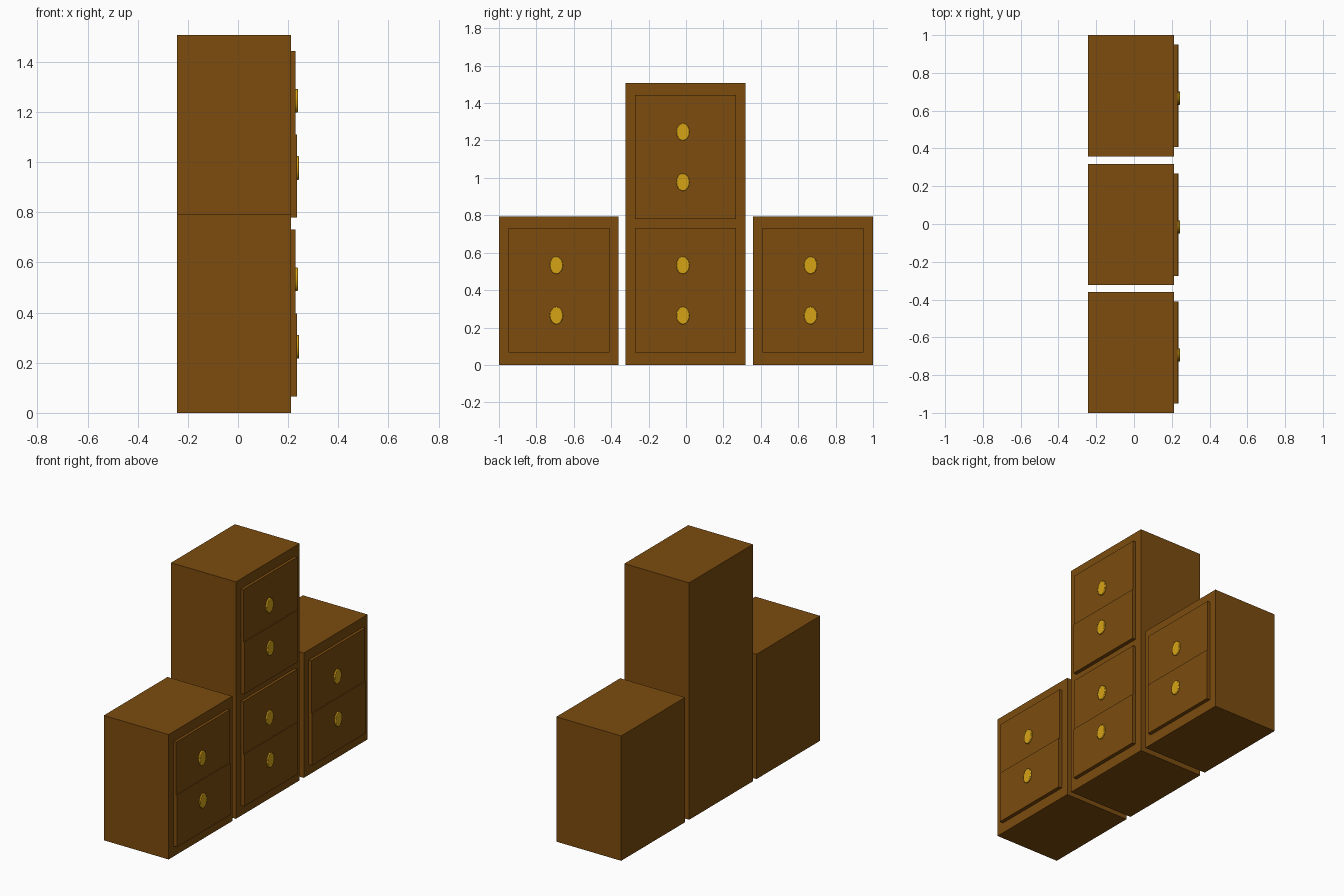
import bpy, math

if "Cube" in bpy.data.objects:
    bpy.data.objects.remove(bpy.data.objects["Cube"])


def material(name, rgb):
    m = bpy.data.materials.new(name)
    m.diffuse_color = (*rgb, 1)
    m.use_nodes = True
    m.node_tree.nodes["Principled BSDF"].inputs["Base Color"].default_value = m.diffuse_color
    return m


wood = material("brown wood", (0.2, 0.072, 0.0045))
brass = material("golden brass", (0.68, 0.37, 0.008))


def box(name, x, y, z):
    """Box from (min, max) ranges on each axis."""
    bpy.ops.mesh.primitive_cube_add(size=1, location=[sum(r) / 2 for r in (x, y, z)])
    ob = bpy.context.object
    ob.name = name
    ob.scale = [r[1] - r[0] for r in (x, y, z)]
    bpy.ops.object.transform_apply(location=False, rotation=False)
    ob.data.materials.append(wood)
    return ob


def knob(name, face_x, y, z):
    """Flat oval pull with a softened rim."""
    bpy.ops.mesh.primitive_cylinder_add(vertices=16, radius=1, depth=1,
                                        location=(face_x, y, z),
                                        rotation=(0, math.pi / 2, 0))
    ob = bpy.context.object
    ob.name = name
    ob.scale = (0.047, 0.035, 0.016)
    bpy.ops.object.transform_apply(location=False)
    ob.data.materials.append(brass)
    bev = ob.modifiers.new("rim", 'BEVEL')
    bev.width = 0.003
    bev.segments = 2
    bev.limit_method = 'ANGLE'
    bev.angle_limit = math.radians(50)
    bpy.ops.object.shade_smooth_by_angle()


def cabinet(name, y0, y1, z):
    # carcass
    box(name + "_carcass", (-0.244, 0.212), (y0, y1), (z, z + 0.794))
    y = (y0 + 0.05, y1 - 0.05)
    ky = (y0 + y1) / 2 - 0.013
    # two stacked drawers, the lower one slightly prouder
    box(name + "_lower_drawer", (0.15, 0.236), y, (z + 0.066, z + 0.397))
    box(name + "_upper_drawer", (0.15, 0.230), y, (z + 0.397, z + 0.731))
    knob(name + "_lower_knob", 0.236, ky, z + 0.264)
    knob(name + "_upper_knob", 0.231, ky, z + 0.533)


cabinet("left_cabinet", -1.0, -0.36, 0)
cabinet("middle_cabinet", -0.324, 0.317, 0)
cabinet("right_cabinet", 0.358, 1.0, 0)
cabinet("top_cabinet", -0.324, 0.317, 0.713)
